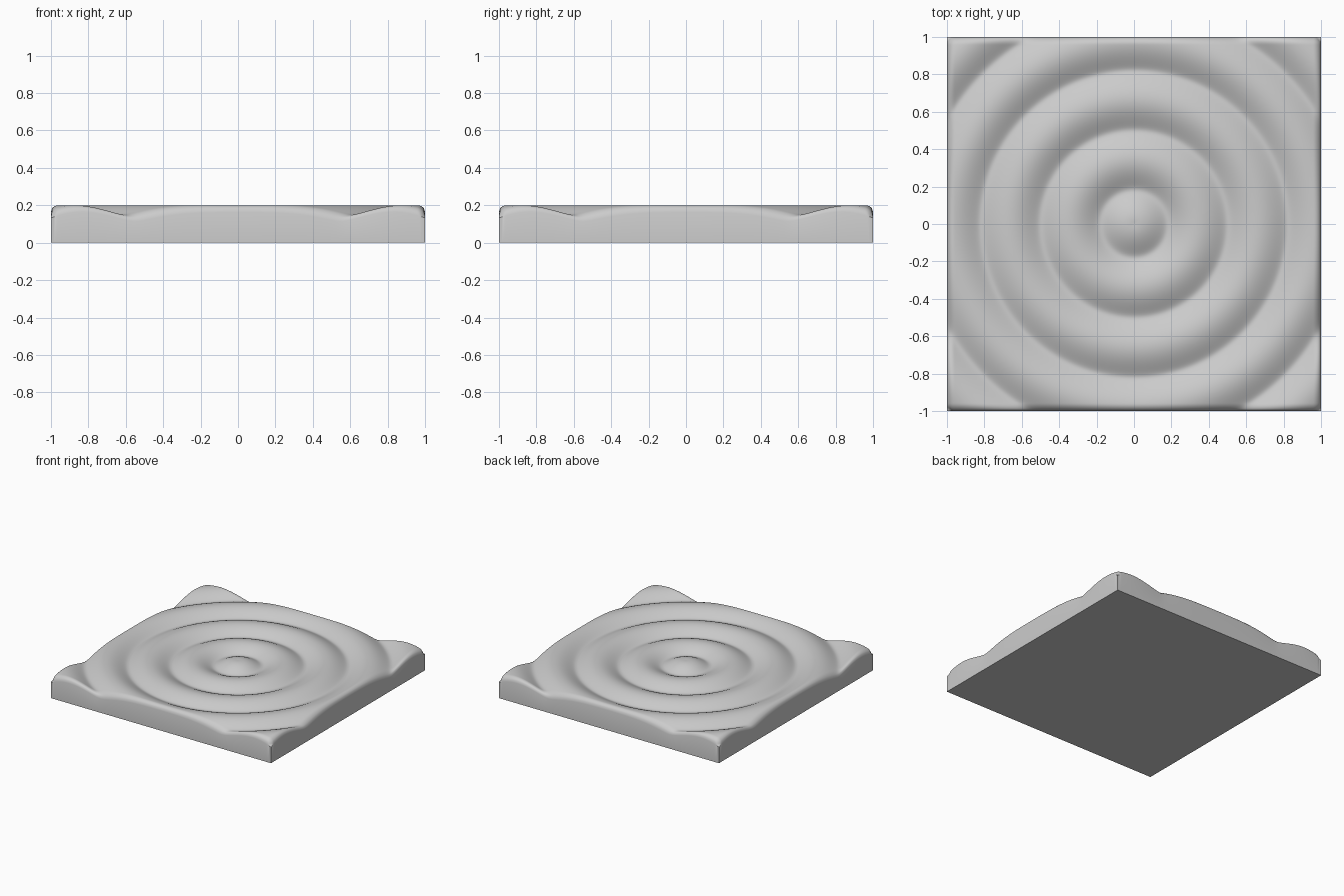
import bpy, bmesh, math

if "Cube" in bpy.data.objects:
    bpy.data.objects.remove(bpy.data.objects["Cube"], do_unlink=True)

TOP, DEPTH = 0.2, 0.05           # crest height, groove depth
SPACING, CENTRE_CREST = 0.32, 0.02
EDGE, EDGE_DROP = 0.04, 0.035    # rounded rim width and fall
SOFT = 0.2                       # rounding of the groove bottoms
CELLS = 220


def spread(u):
    """Pack grid lines closer together near the rim."""
    return 0.6 * u + 0.4 * math.sin(u * math.pi / 2)


def ripple_height(x, y):
    # Concentric domed rings with narrow rounded grooves
    c = math.cos(math.pi * (math.hypot(x, y) - CENTRE_CREST) / SPACING)
    crest = (math.hypot(c, SOFT) - SOFT) / (math.hypot(1, SOFT) - SOFT)
    # Rounded rim
    tx, ty = (max(0, 1 - (1 - abs(v)) / EDGE) for v in (x, y))
    t = min(1, math.hypot(tx, ty))
    return TOP - DEPTH * (1 - crest) - EDGE_DROP * (1 - math.sqrt(1 - t * t))


# Rippled top surface
bm = bmesh.new()
bmesh.ops.create_grid(bm, x_segments=CELLS, y_segments=CELLS, size=1)
for v in bm.verts:
    x, y = spread(v.co.x), spread(v.co.y)
    v.co = (x, y, ripple_height(x, y))

# Side walls and flat base
rim = [e for e in bm.edges if e.is_boundary]
wall = bmesh.ops.extrude_edge_only(bm, edges=rim)["geom"]
for v in wall:
    if isinstance(v, bmesh.types.BMVert):
        v.co.z = 0
bmesh.ops.holes_fill(bm, edges=[e for e in bm.edges if e.is_boundary], sides=0)
bmesh.ops.recalc_face_normals(bm, faces=bm.faces)

mesh = bpy.data.meshes.new("ripple_tile")
bm.to_mesh(mesh)
bm.free()
tile = bpy.data.objects.new("ripple_tile", mesh)
bpy.context.collection.objects.link(tile)

# Plain grey material
grey = bpy.data.materials.new("light_grey")
grey.use_nodes = True
colour = (0.6, 0.6, 0.6, 1)
grey.diffuse_color = colour
grey.node_tree.nodes["Principled BSDF"].inputs["Base Color"].default_value = colour
mesh.materials.append(grey)

bpy.ops.object.select_all(action="DESELECT")
tile.select_set(True)
bpy.context.view_layer.objects.active = tile
bpy.ops.object.shade_smooth_by_angle(angle=math.radians(40))
